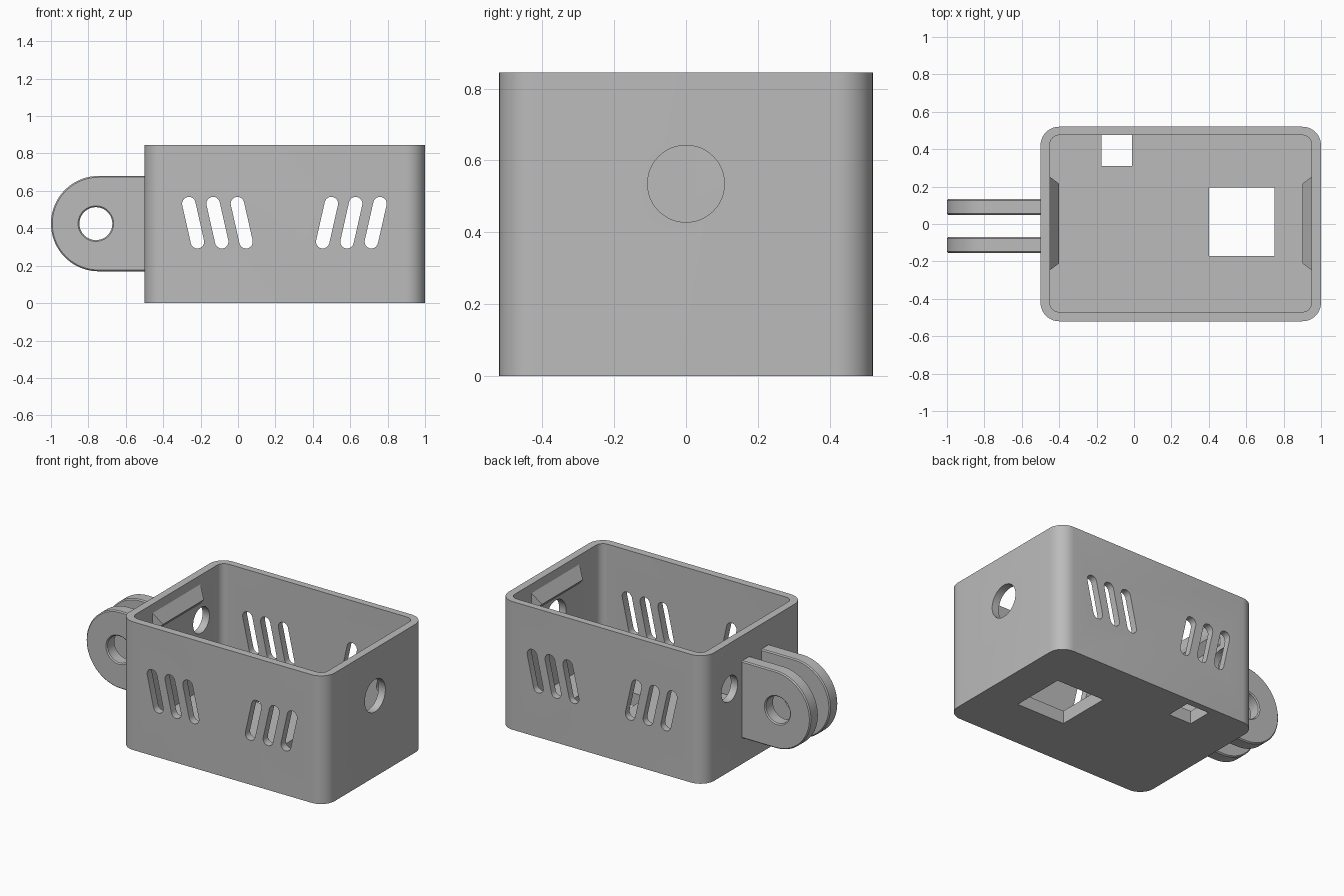
import bpy
import bmesh
from math import cos, sin, pi, atan2, radians

cube = bpy.data.objects.get("Cube")
if cube:
    bpy.data.objects.remove(cube, do_unlink=True)

grey = bpy.data.materials.new("matte grey")
grey.use_nodes = True
grey.diffuse_color = (0.5, 0.5, 0.5, 1)
grey.node_tree.nodes["Principled BSDF"].inputs["Base Color"].default_value = (0.5, 0.5, 0.5, 1)

PLACE = {"X": lambda u, v, a: (a, u, v),
         "Y": lambda u, v, a: (u, a, v),
         "Z": lambda u, v, a: (u, v, a)}


def make_object(name, bm):
    bmesh.ops.recalc_face_normals(bm, faces=bm.faces)
    mesh = bpy.data.meshes.new(name)
    bm.to_mesh(mesh)
    bm.free()
    mesh.materials.append(grey)
    obj = bpy.data.objects.new(name, mesh)
    bpy.context.collection.objects.link(obj)
    return obj


def prism(name, outline, axis, low, high):
    """Extrude a 2D outline along an axis."""
    bm = bmesh.new()
    face = bm.faces.new([bm.verts.new(PLACE[axis](u, v, low)) for u, v in outline])
    new = bmesh.ops.extrude_face_region(bm, geom=[face])["geom"]
    move = PLACE[axis](0, 0, high - low)
    bmesh.ops.translate(bm, vec=move, verts=[g for g in new if isinstance(g, bmesh.types.BMVert)])
    return make_object(name, bm)


def arc(cx, cy, r, start, end, steps):
    angles = [start + (end - start) * i / steps for i in range(steps + 1)]
    return [(cx + r * cos(t), cy + r * sin(t)) for t in angles]


def circle(cx, cy, r, steps=48):
    return arc(cx, cy, r, 0, 2 * pi, steps)[:-1]


def rounded_rect(x0, x1, y0, y1, r):
    corners = [(x1 - r, y1 - r), (x0 + r, y1 - r), (x0 + r, y0 + r), (x1 - r, y0 + r)]
    return [p for i, (x, y) in enumerate(corners)
            for p in arc(x, y, r, i * pi / 2, (i + 1) * pi / 2, 10)]


def rect(x0, x1, y0, y1):
    return [(x0, y0), (x1, y0), (x1, y1), (x0, y1)]


def slot(cx, cz, dx, dz, r):
    """Slanted slot between two rounded ends."""
    t = atan2(dz, dx)
    return (arc(cx + dx, cz + dz, r, t - pi / 2, t + pi / 2, 12)
            + arc(cx - dx, cz - dz, r, t + pi / 2, t + 3 * pi / 2, 12))


def apply(obj, mod):
    with bpy.context.temp_override(object=obj, active_object=obj):
        bpy.ops.object.modifier_apply(modifier=mod.name)


def cut(obj, cutter):
    mod = obj.modifiers.new("cut", "BOOLEAN")
    mod.operation = "DIFFERENCE"
    mod.solver = "EXACT"
    mod.object = cutter
    cutter.hide_render = True
    apply(obj, mod)
    bpy.data.objects.remove(cutter, do_unlink=True)


def smooth(obj):
    bpy.ops.object.select_all(action="DESELECT")
    obj.select_set(True)
    bpy.context.view_layer.objects.active = obj
    bpy.ops.object.shade_smooth_by_angle(angle=radians(30))


# Open box
box = prism("case_body", rounded_rect(-0.5, 1, -0.52, 0.52, 0.1), "Z", 0, 0.845)
cut(box, prism("cavity", rounded_rect(-0.45, 0.95, -0.47, 0.475, 0.05), "Z", 0.085, 1))

# Vent slots, mirrored groups through front and back walls
for i in range(3):
    offset = 0.228 + 0.13 * i
    for side in (-1, 1):
        cut(box, prism("vent", slot(0.248 + side * offset, 0.43, side * 0.023, 0.102, 0.036),
                       "Y", -0.7, 0.7))

# Round ports in the end walls
cut(box, prism("port", circle(0, 0.535, 0.107), "X", 0.85, 1.1))
cut(box, prism("port", circle(0.26, 0.545, 0.085), "X", -0.6, -0.4))

# Square floor openings
cut(box, prism("opening", rect(0.4, 0.75, -0.17, 0.195), "Z", -0.1, 0.2))
cut(box, prism("opening", rect(-0.175, -0.01, 0.31, 0.475), "Z", -0.1, 0.2))
smooth(box)

# Snap ridges on the inside of the end walls
for name, wall, out in (("right_snap_ridge", -0.45, 1), ("left_snap_ridge", 0.95, -1)):
    bm = bmesh.new()
    back = [bm.verts.new((wall - out * 0.01, y, z)) for y, z in rect(-0.255, 0.26, 0.65, 0.8)]
    tip = [bm.verts.new((wall + out * 0.05, y, 0.71)) for y in (-0.21, 0.215)]
    b0, b1, b2, b3 = back
    for verts in (back, (b0, b1, tip[1], tip[0]), (b2, b3, tip[0], tip[1]),
                  (b0, b3, tip[0]), (b1, b2, tip[1])):
        bm.faces.new(verts)
    make_object(name, bm)

# Two mounting prongs with a pivot hole
profile = arc(-0.745, 0.425, 0.255, pi / 2, 3 * pi / 2, 40) + [(-0.47, 0.17), (-0.47, 0.68)]
for name, y0, y1 in (("front_prong", -0.155, -0.07), ("back_prong", 0.048, 0.133)):
    prong = prism(name, profile, "Y", y0, y1)
    cut(prong, prism("pivot", circle(-0.76, 0.425, 0.088), "Y", -0.3, 0.3))
    bevel = prong.modifiers.new("edge", "BEVEL")
    bevel.width = 0.007
    bevel.segments = 1
    bevel.limit_method = "ANGLE"
    bevel.angle_limit = radians(50)
    apply(prong, bevel)
    smooth(prong)
